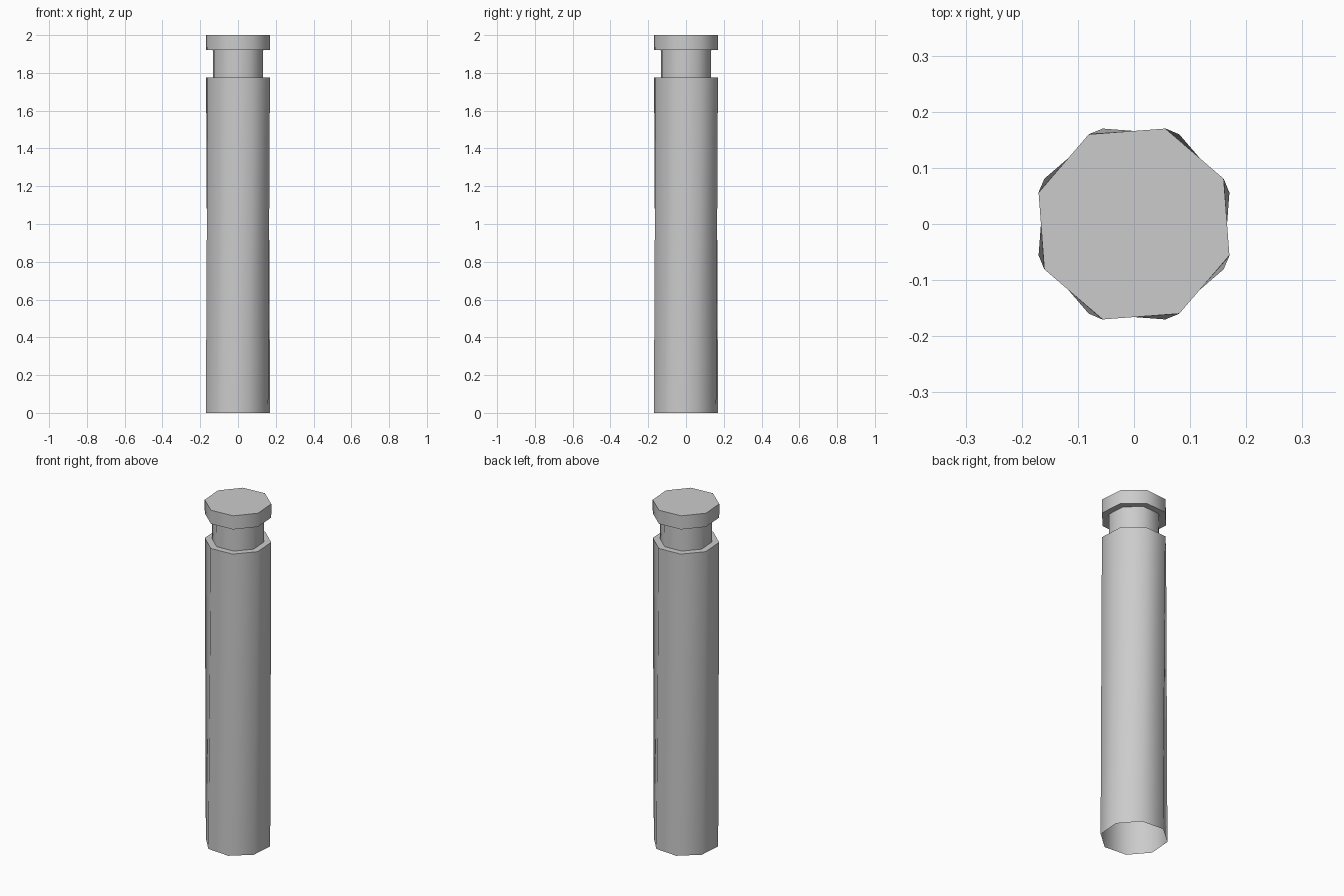
import bpy, bmesh, math

if "Cube" in bpy.data.objects:
    bpy.data.objects.remove(bpy.data.objects["Cube"])

SIDES = 8
HEIGHT = 2.0
TWIST = math.radians(8.6)      # total turn from base to top

# Radius and height of each ring: shaft, neck groove, cap
profile = [(0.179, 0.0), (0.179, 1.775), (0.141, 1.775),
           (0.141, 1.92), (0.179, 1.92), (0.179, HEIGHT)]


def ring(bm, radius, z):
    turn = math.pi / SIDES + TWIST * (z / HEIGHT - 0.5)
    angles = [turn + 2 * math.pi * i / SIDES for i in range(SIDES)]
    return [bm.verts.new((radius * math.cos(a), radius * math.sin(a), z))
            for a in angles]


# Twisted octagonal post, open underneath, closed on top
bm = bmesh.new()
rings = [ring(bm, r, z) for r, z in profile]
for low, high in zip(rings, rings[1:]):
    for i in range(SIDES):
        j = (i + 1) % SIDES
        bm.faces.new((low[i], low[j], high[j], high[i]))
bm.faces.new(rings[-1])

mesh = bpy.data.meshes.new("bollard_post")
bm.to_mesh(mesh)
bm.free()
post = bpy.data.objects.new("bollard_post", mesh)
bpy.context.collection.objects.link(post)

# Soft sides, crisp ledges
bpy.context.view_layer.objects.active = post
post.select_set(True)
bpy.ops.object.shade_smooth_by_angle(angle=math.radians(60))
